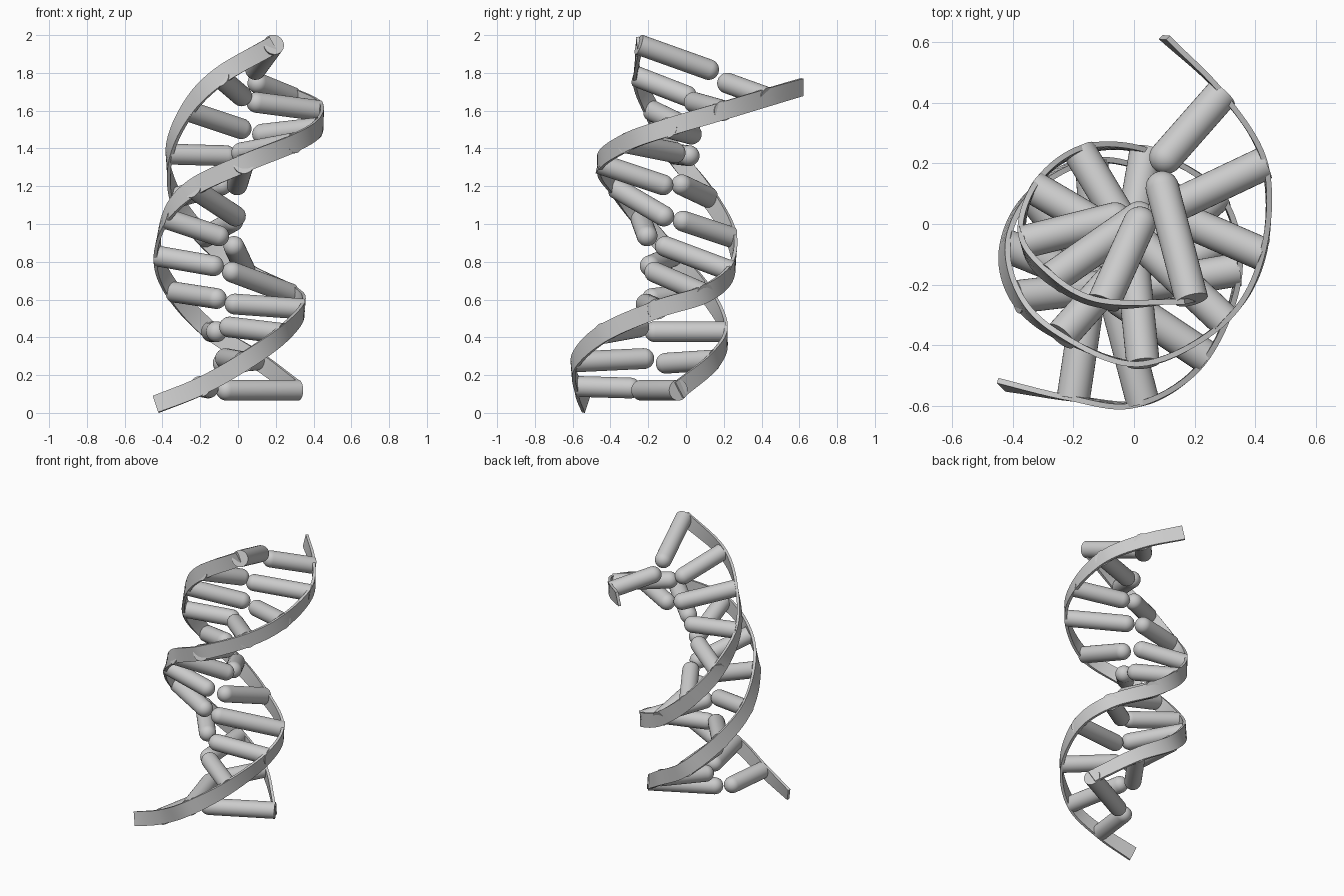
import bpy, bmesh, math
from mathutils import Vector

cube = bpy.data.objects.get("Cube")
if cube:
    bpy.data.objects.remove(cube)

grey = bpy.data.materials.new("plain grey")
grey.use_nodes = True
COLOR = (0.6, 0.6, 0.6, 1)
grey.diffuse_color = COLOR
grey.node_tree.nodes["Principled BSDF"].inputs["Base Color"].default_value = COLOR

RADIUS, SIDES = 0.055, 32
WIDTH, THICK = 0.095, 0.018

# Rung outer ends on each strand, from the top down
A_OUT = [(.19, -.25, 1.95), (-.1, -.26, 1.78), (-.27, -.18, 1.6), (-.365, -.06, 1.37),
         (-.33, .12, 1.14), (-.18, .24, .93), (.04, .24, .75), (.28, .1, .63),
         (.345, -.15, .55), (.24, -.44, .42), (.03, -.59, .27), (-.2, -.575, .14)]
B_OUT = [(.29, .43, 1.67), (.43, .2, 1.6), (.425, -.1, 1.51), (.3, -.32, 1.43),
         (.03, -.46, 1.32), (-.24, -.37, 1.19), (-.385, -.24, 1.03), (-.425, -.07, .83),
         (-.34, .1, .64), (-.14, .21, .43), (.1, .15, .28), (.32, -.04, .12)]
# Rounded inner tips of the rungs
A_TIP = [(.08, .17, 1.8), (.04, .05, 1.66), (.06, .05, 1.49), (-.01, .03, 1.36),
         (-.04, -.05, 1.22), (0, -.06, 1.03), (-.03, -.16, .9), (-.07, -.2, .76),
         (-.07, -.22, .58), (-.09, -.22, .46), (-.08, -.17, .29), (-.15, -.24, .13)]
B_TIP = [(.07, .18, 1.76), (.05, .02, 1.65), (.08, .05, 1.47), (-.02, -.02, 1.37),
         (-.01, -.07, 1.19), (.02, -.08, 1.02), (-.05, -.2, .92), (-.08, -.21, .77),
         (-.08, -.22, .6), (-.11, -.22, .43), (-.11, -.15, .26), (-.11, -.26, .12)]


def finish(bm, name):
    bmesh.ops.recalc_face_normals(bm, faces=bm.faces)
    mesh = bpy.data.meshes.new(name)
    bm.to_mesh(mesh)
    bm.free()
    mesh.materials.append(grey)
    obj = bpy.data.objects.new(name, mesh)
    bpy.context.collection.objects.link(obj)
    bpy.ops.object.select_all(action='DESELECT')
    obj.select_set(True)
    bpy.context.view_layer.objects.active = obj
    bpy.ops.object.shade_smooth_by_angle(angle=math.radians(35))


def loft(bm, rings):
    """Join successive vertex rings with quads."""
    for r, s in zip(rings, rings[1:]):
        n = len(r)
        for i in range(n):
            bm.faces.new((r[i], r[(i + 1) % n], s[(i + 1) % n], s[i]))


def rung(name, outer, tip):
    """Flat-ended cylinder with a hemisphere at its inner end."""
    outer, tip = Vector(outer), Vector(tip)
    axis = tip - outer
    length = axis.length - RADIUS
    turn = axis.to_track_quat('Z', 'Y')
    profile = [(RADIUS, 0)]
    for k in range(8):
        a = k * math.pi / 16
        profile.append((RADIUS * math.cos(a), length + RADIUS * math.sin(a)))
    bm = bmesh.new()
    rings = []
    for r, h in profile:
        angles = [math.tau * i / SIDES for i in range(SIDES)]
        rings.append([bm.verts.new(outer + turn @ Vector((r * math.cos(a), r * math.sin(a), h)))
                      for a in angles])
    loft(bm, rings)
    bm.faces.new(rings[0])
    end = bm.verts.new(tip)
    for i in range(SIDES):
        bm.faces.new((rings[-1][i], rings[-1][(i + 1) % SIDES], end))
    finish(bm, name)


def smooth_path(points, steps=10):
    """Catmull-Rom curve through the points."""
    p = [Vector(v) for v in points]
    p = [2 * p[0] - p[1]] + p + [2 * p[-1] - p[-2]]
    path = []
    for i in range(1, len(p) - 2):
        a, b, c, d = p[i - 1:i + 3]
        for k in range(steps):
            t = k / steps
            path.append(0.5 * (2 * b + (c - a) * t + (2 * a - 5 * b + 4 * c - d) * t ** 2
                               + (3 * b - a - 3 * c + d) * t ** 3))
    return path + [p[-2]]


def ribbon(name, points, centres):
    """Thin band that faces away from the helix axis."""
    path, core = smooth_path(points), smooth_path(centres)
    bm = bmesh.new()
    rings = []
    for i, p in enumerate(path):
        tangent = (path[min(i + 1, len(path) - 1)] - path[max(i - 1, 0)]).normalized()
        radial = p - core[i]
        radial.z = 0
        side = tangent.cross(radial).normalized() * WIDTH / 2
        normal = side.cross(tangent).normalized() * THICK / 2
        rings.append([bm.verts.new(p + side * s + normal * n)
                      for s, n in ((1, 1), (-1, 1), (-1, -1), (1, -1))])
    loft(bm, rings)
    bm.faces.new(rings[0])
    bm.faces.new(rings[-1])
    finish(bm, name)


# Base pair rungs
for i in range(len(A_OUT)):
    rung(f"first_strand_rung_{i + 1}", A_OUT[i], A_TIP[i])
    rung(f"second_strand_rung_{i + 1}", B_OUT[i], B_TIP[i])

# Twisted backbones, each with one free tail
ribbon("first_strand", A_OUT + [(-.435, -.53, .045)], A_TIP + [A_TIP[-1]])
ribbon("second_strand", [(.1, .615, 1.725)] + B_OUT, [B_TIP[0]] + B_TIP)
